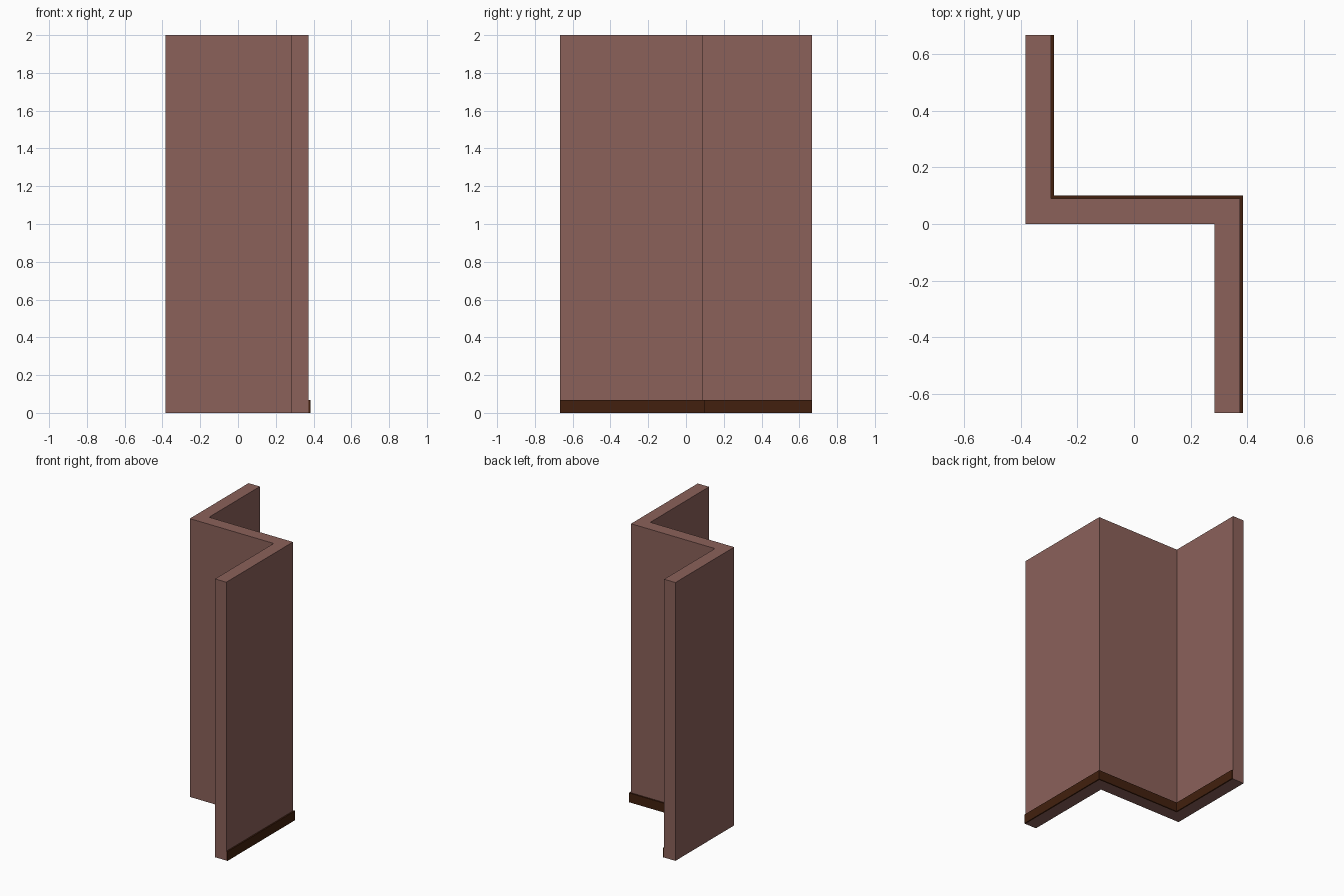
import bpy
import bmesh

cube = bpy.data.objects.get("Cube")
if cube:
    bpy.data.objects.remove(cube, do_unlink=True)

HEIGHT = 2.0
LEG = 0.667      # length of each run of wall
WALL = 0.09      # wall thickness
BOARD = 0.01     # skirting thickness
BOARD_HEIGHT = 0.067
X0 = -0.383      # outer face of the left-hand run


def material(name, colour):
    mat = bpy.data.materials.new(name)
    mat.use_nodes = True
    mat.diffuse_color = colour
    mat.node_tree.nodes["Principled BSDF"].inputs["Base Color"].default_value = colour
    return mat


def zigzag(offset):
    """Z-shaped line in plan, moved sideways by offset from the front face."""
    near, far = X0 + offset, X0 + LEG + offset
    return [(near, LEG), (near, offset), (far, offset), (far, -LEG)]


def strip(name, inner, outer, height, mat):
    """Upright strip between two offsets of the zigzag."""
    bm = bmesh.new()
    outline = zigzag(inner) + zigzag(outer)[::-1]
    base = bm.faces.new([bm.verts.new((x, y, 0)) for x, y in outline])
    top = bmesh.ops.extrude_face_region(bm, geom=[base])["geom"]
    verts = [v for v in top if isinstance(v, bmesh.types.BMVert)]
    bmesh.ops.translate(bm, verts=verts, vec=(0, 0, height))
    bmesh.ops.recalc_face_normals(bm, faces=bm.faces)
    mesh = bpy.data.meshes.new(name)
    bm.to_mesh(mesh)
    bm.free()
    mesh.materials.append(mat)
    obj = bpy.data.objects.new(name, mesh)
    bpy.context.collection.objects.link(obj)
    return obj


plaster = material("dusty rose plaster", (0.258, 0.120, 0.102, 1))
wood = material("dark brown wood", (0.054, 0.0144, 0.0044, 1))

# Folded wall and the skirting board along its back
strip("wall", 0, WALL, HEIGHT, plaster)
strip("skirting_board", WALL, WALL + BOARD, BOARD_HEIGHT, wood)
